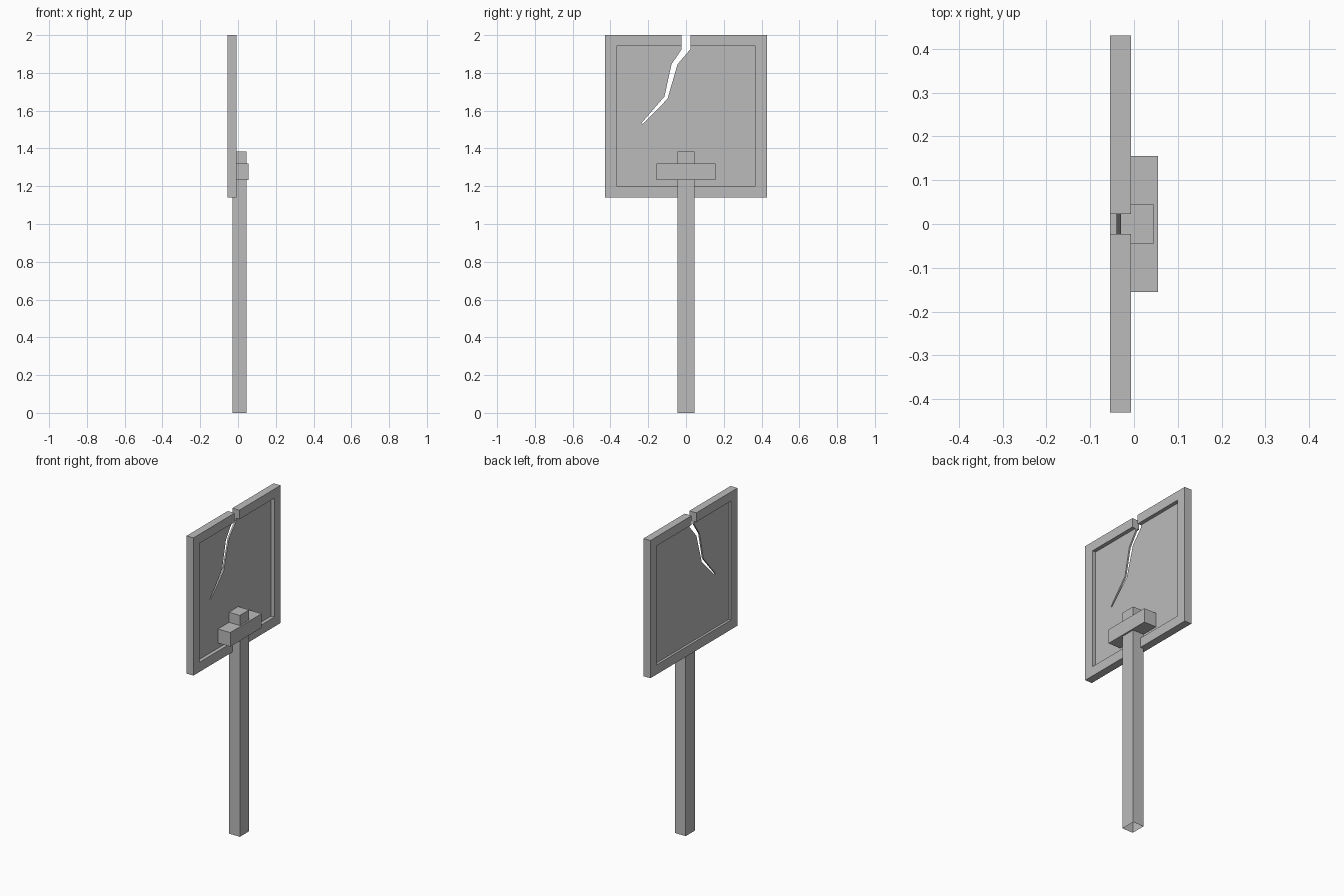
import bpy
import bmesh

if "Cube" in bpy.data.objects:
    bpy.data.objects.remove(bpy.data.objects["Cube"], do_unlink=True)

grey = bpy.data.materials.new("plain grey")
grey.use_nodes = True
colour = (0.5, 0.5, 0.5, 1)
grey.diffuse_color = colour
grey.node_tree.nodes["Principled BSDF"].inputs["Base Color"].default_value = colour


def finish(name, bm):
    bmesh.ops.recalc_face_normals(bm, faces=bm.faces)
    mesh = bpy.data.meshes.new(name)
    bm.to_mesh(mesh)
    bm.free()
    mesh.materials.append(grey)
    obj = bpy.data.objects.new(name, mesh)
    bpy.context.collection.objects.link(obj)
    return obj


def slab(name, outline, x0, x1):
    """Extrude a (y, z) outline along x."""
    bm = bmesh.new()
    face = bm.faces.new([bm.verts.new((x0, y, z)) for y, z in outline])
    new = bmesh.ops.extrude_face_region(bm, geom=[face], use_keep_orig=True)
    moved = [v for v in new["geom"] if isinstance(v, bmesh.types.BMVert)]
    bmesh.ops.translate(bm, verts=moved, vec=(x1 - x0, 0, 0))
    return finish(name, bm)


def open_box(name, x0, x1, half_y, z0, z1):
    """Box without its underside."""
    bm = bmesh.new()
    bmesh.ops.create_cube(bm, size=1)
    for v in bm.verts:
        v.co = (x1 if v.co.x > 0 else x0,
                half_y if v.co.y > 0 else -half_y,
                z1 if v.co.z > 0 else z0)
    under = [f for f in bm.faces if all(v.co.z == z0 for v in f.verts)]
    bmesh.ops.delete(bm, geom=under, context='FACES_ONLY')
    return finish(name, bm)


# Sign sizes
outer, inner, gap = 0.43, 0.368, 0.023
bottom, top = 1.14, 2.0
low, high = 1.2, 1.943

# Raised border, broken at the top
slab("sign_frame", [
    (gap, top), (outer, top), (outer, bottom), (-outer, bottom),
    (-outer, top), (-gap, top), (-gap, high), (-inner, high),
    (-inner, low), (inner, low), (inner, high), (gap, high)],
    -0.055, -0.007)

# Recessed panel with a jagged crack running down from the gap
crack = [(-gap, high), (-gap, 1.925), (-0.077, 1.845), (-0.114, 1.675),
         (-0.235, 1.535), (-0.228, 1.53), (-0.098, 1.662), (-0.045, 1.845),
         (gap, 1.925), (gap, high)]
slab("sign_panel", crack + [(inner, high), (inner, low),
                            (-inner, low), (-inner, high)], -0.04, -0.03)

# Post and the bracket that holds the sign to it
open_box("post", -0.03, 0.045, 0.046, 0, 1.383)
open_box("bracket", -0.03, 0.055, 0.155, 1.232, 1.32)
